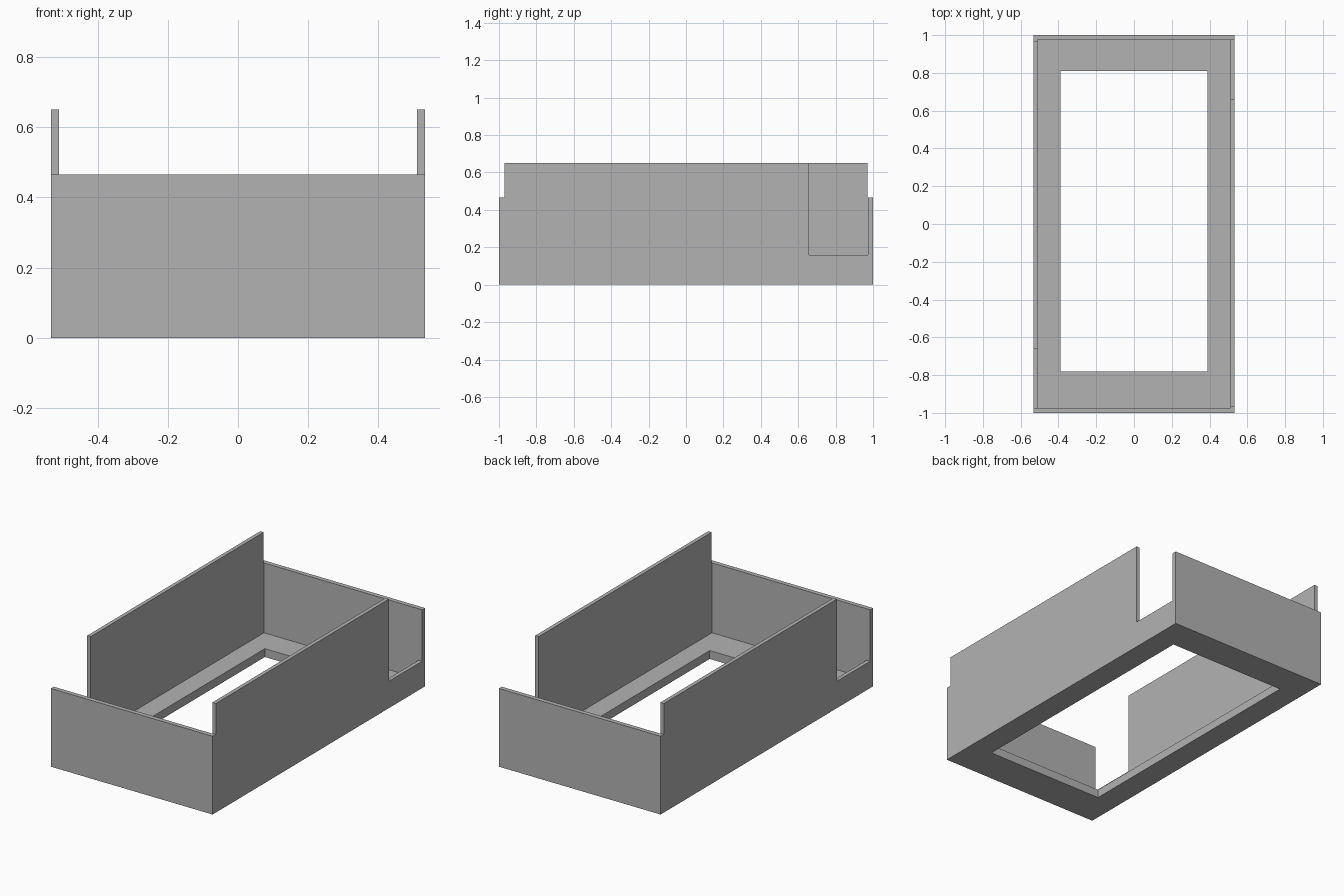
import bpy
import bmesh

default = bpy.data.objects.get("Cube")
if default:
    bpy.data.objects.remove(default, do_unlink=True)

WIDTH, LENGTH, HEIGHT = 0.533, 1.0, 0.65   # half width, half length, full height
INNER_X, INNER_Y = 0.51, 0.973             # inside faces of the walls
END_HEIGHT, FLOOR = 0.466, 0.05
NOTCH_START, NOTCH_HEIGHT = 0.658, 0.16
OVER = 0.2                                 # how far cutters overshoot


def box(name, low, high):
    """Axis-aligned box between two corners."""
    mesh = bpy.data.meshes.new(name)
    bm = bmesh.new()
    bmesh.ops.create_cube(bm, size=2)
    for v in bm.verts:
        v.co = [h if c > 0 else l for c, l, h in zip(v.co, low, high)]
    bm.to_mesh(mesh)
    bm.free()
    obj = bpy.data.objects.new(name, mesh)
    bpy.context.collection.objects.link(obj)
    return obj


# Solid block that becomes the open tray
tray = box("open_tray", (-WIDTH, -LENGTH, 0), (WIDTH, LENGTH, HEIGHT))
top = HEIGHT + OVER

cutters = [
    # Inside of the tray, then the opening in the floor
    box("cavity_cutter", (-INNER_X, -INNER_Y, FLOOR), (INNER_X, INNER_Y, top)),
    box("floor_opening_cutter", (-0.39, -0.78, -OVER), (0.39, 0.81, OVER)),
]
# Lowered end walls and one corner notch per side, repeated by a half turn
for side in (1, -1):
    for name, a, b in (
        ("end_cutter", (-WIDTH - OVER, INNER_Y - 0.003, END_HEIGHT),
         (WIDTH + OVER, LENGTH + OVER, top)),
        ("notch_cutter", (INNER_X - 0.05, NOTCH_START, NOTCH_HEIGHT),
         (WIDTH + OVER, INNER_Y, top)),
    ):
        xs = sorted((a[0] * side, b[0] * side))
        ys = sorted((a[1] * side, b[1] * side))
        cutters.append(box(name, (xs[0], ys[0], a[2]), (xs[1], ys[1], b[2])))

for cutter in cutters:
    cutter.hide_render = True
    mod = tray.modifiers.new(cutter.name, "BOOLEAN")
    mod.operation = "DIFFERENCE"
    mod.solver = "EXACT"
    mod.object = cutter

# Bake the cuts and drop the cutters
bpy.context.view_layer.update()
graph = bpy.context.evaluated_depsgraph_get()
baked = bpy.data.meshes.new_from_object(tray.evaluated_get(graph))
tray.modifiers.clear()
tray.data = baked
baked.name = "open_tray"
for cutter in cutters:
    bpy.data.objects.remove(cutter, do_unlink=True)

# Plain grey finish
grey = bpy.data.materials.new("plain_grey")
grey.use_nodes = True
colour = (0.45, 0.45, 0.45, 1)
grey.diffuse_color = colour
grey.node_tree.nodes["Principled BSDF"].inputs["Base Color"].default_value = colour
baked.materials.clear()
baked.materials.append(grey)
